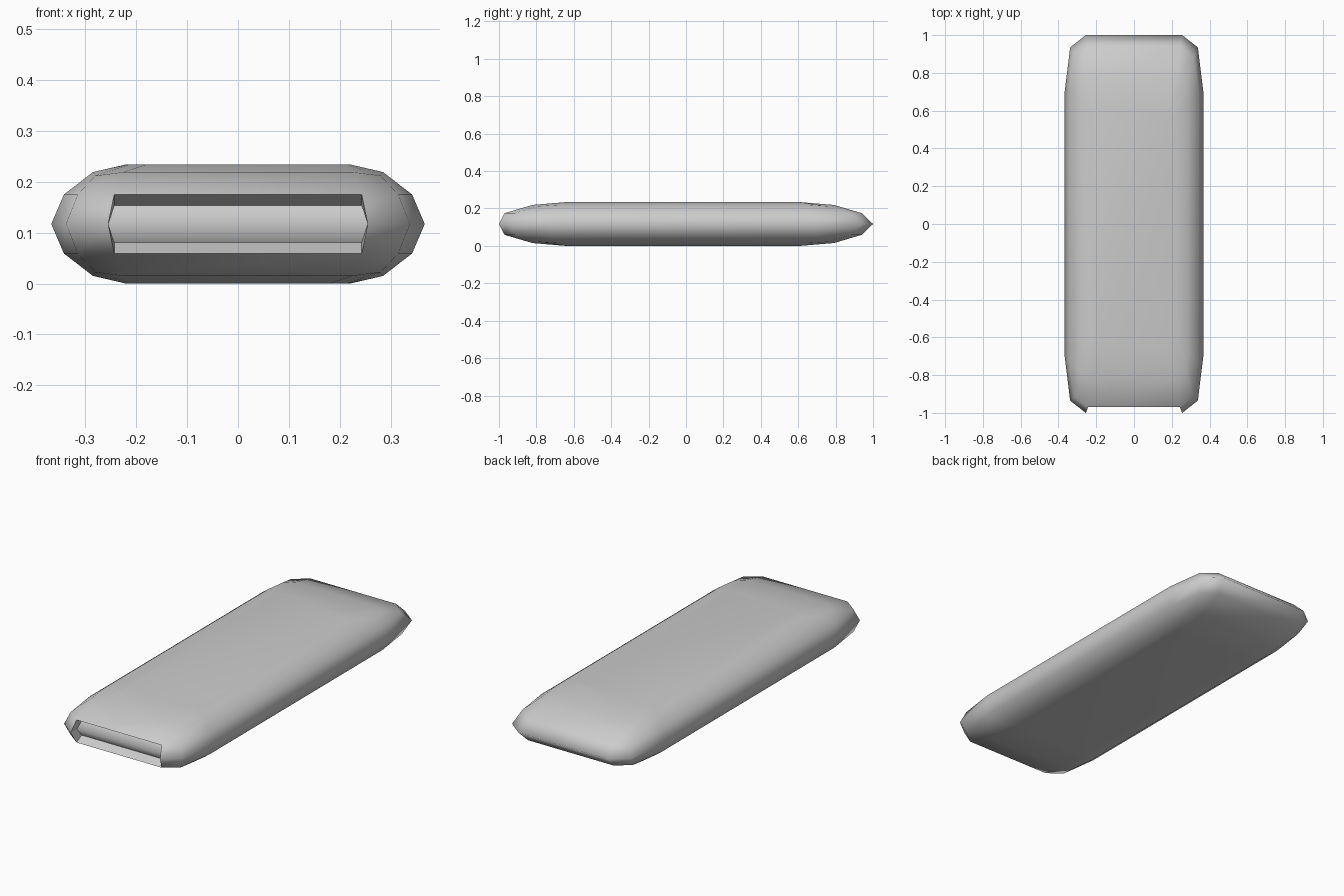
import bpy, bmesh

if "Cube" in bpy.data.objects:
    bpy.data.objects.remove(bpy.data.objects["Cube"])

MID = 0.118
# Half-section levels, widest to top: height above middle, corner drop, front stretch,
# then quarter outline: side, corner and end points
LEVELS = [
    (0.000, 0.000, 0.00, [(0.367, 0.70), (0.338, 0.935), (0.255, 1.00)]),
    (0.058, 0.000, 0.03, [(0.342, 0.69), (0.315, 0.885), (0.243, 0.94)]),
    (0.102, 0.007, 0.03, [(0.285, 0.65), (0.280, 0.760), (0.225, 0.79)]),
    (0.117, 0.000, 0.03, [(0.220, 0.58), (0.213, 0.605), (0.180, 0.61)]),
]

bm = bmesh.new()


def ring(level, sign):
    h, drop, stretch, pts = level
    out = []
    for sx, sy in ((1, -1), (1, 1), (-1, 1), (-1, -1)):
        order = [2, 1, 0] if sx * sy < 0 else [0, 1, 2]
        for i in order:
            x, y = pts[i]
            y += stretch if sy < 0 else 0
            z = MID + sign * (h - (drop if i == 1 else 0))
            out.append(bm.verts.new((sx * x, sy * y, z)))
    return out


rings = [ring(l, -1) for l in reversed(LEVELS[1:])] + [ring(l, 1) for l in LEVELS]

# Body skin; the last face of each band is the middle of the front end
slot_faces = []
for k, (a, b) in enumerate(zip(rings, rings[1:])):
    for i in range(12):
        j = (i + 1) % 12
        f = bm.faces.new((a[i], a[j], b[j], b[i]))
        if i == 11 and k in (2, 3):
            slot_faces.append(f)

# Flat top and bottom
bm.faces.new(rings[-1])
bm.faces.new(list(reversed(rings[0])))

# Recessed front slot, pushed in along the sloping faces
res = bmesh.ops.extrude_face_region(bm, geom=slot_faces)
inner = [v for v in res["geom"] if isinstance(v, bmesh.types.BMVert)]
inner_faces = {f for f in res["geom"] if isinstance(f, bmesh.types.BMFace)}
left_over = [f for f in slot_faces if f.is_valid]
if left_over:
    bmesh.ops.delete(bm, geom=left_over, context='FACES')
for v in inner:
    d = v.co.z - MID
    v.co.y += 0.043 if abs(d) > 0.01 else 0.05
    v.co.z = MID + d * 0.63

bmesh.ops.recalc_face_normals(bm, faces=bm.faces)
for f in bm.faces:
    f.smooth = True
for v in inner:
    for f in v.link_faces:
        if f not in inner_faces:
            for e in f.edges:
                e.smooth = False

mesh = bpy.data.meshes.new("slotted_body")
bm.to_mesh(mesh)
bm.free()
body = bpy.data.objects.new("slotted_body", mesh)
bpy.context.collection.objects.link(body)
body.location.z = -min(v.co.z for v in mesh.vertices)
